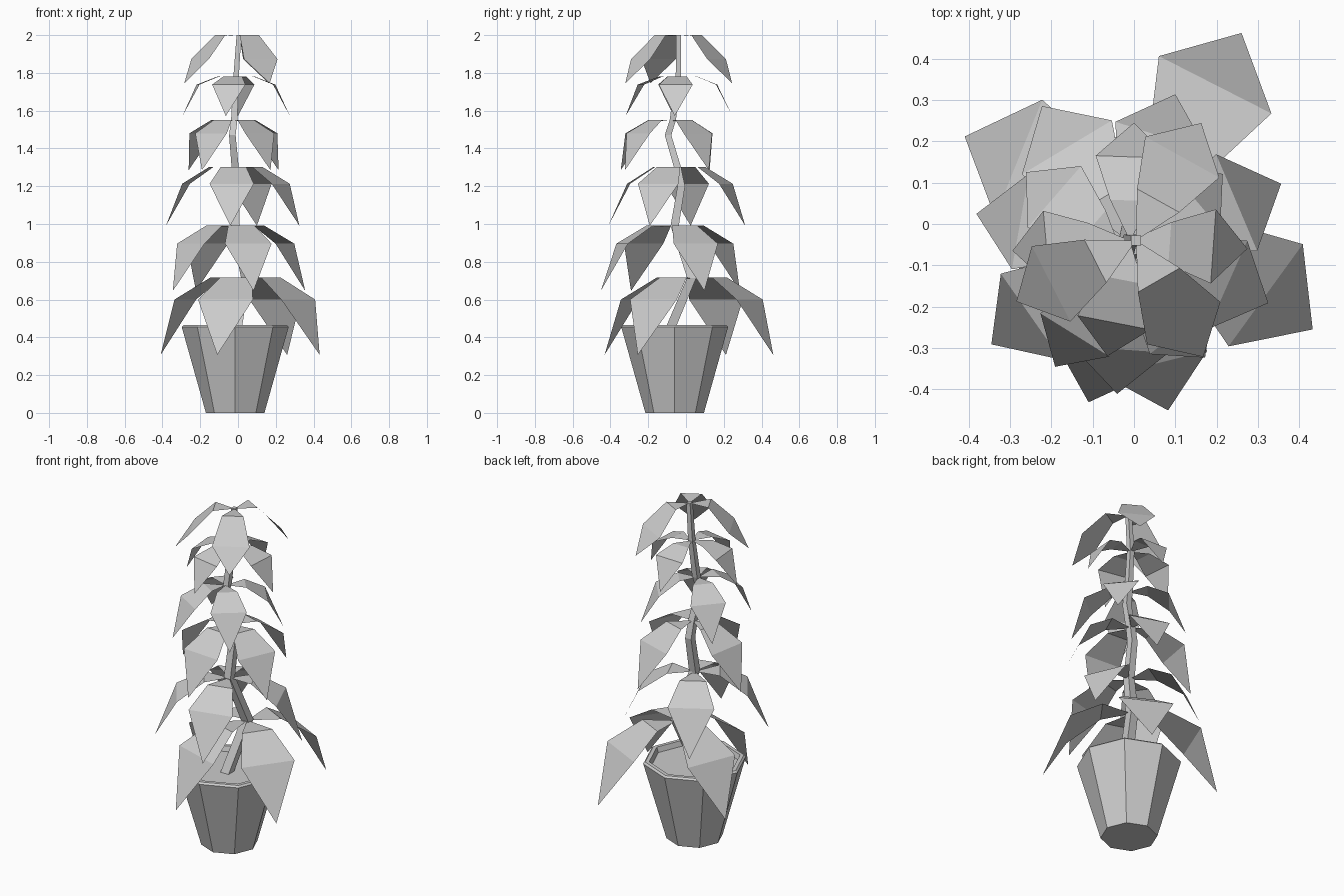
import bpy, bmesh, math
from mathutils import Vector

cube = bpy.data.objects.get("Cube")
if cube:
    bpy.data.objects.remove(cube, do_unlink=True)

grey = bpy.data.materials.new("plain_grey")
grey.use_nodes = True
GREY = (0.6, 0.6, 0.6, 1)
grey.diffuse_color = GREY
grey.node_tree.nodes["Principled BSDF"].inputs["Base Color"].default_value = GREY


def make_object(name, bm, fix_normals=True):
    if fix_normals:
        bmesh.ops.recalc_face_normals(bm, faces=bm.faces)
    mesh = bpy.data.meshes.new(name)
    bm.to_mesh(mesh)
    bm.free()
    mesh.materials.append(grey)
    obj = bpy.data.objects.new(name, mesh)
    bpy.context.collection.objects.link(obj)
    return obj


def loft(name, rings, sides, turn=0.0):
    """Join horizontal polygon rings (x, y, z, radius) and cap both ends."""
    bm = bmesh.new()
    loops = []
    for x, y, z, r in rings:
        angles = [turn + math.tau * i / sides for i in range(sides)]
        loops.append([bm.verts.new((x + r * math.cos(a), y + r * math.sin(a), z)) for a in angles])
    for low, high in zip(loops, loops[1:]):
        for i in range(sides):
            j = (i + 1) % sides
            bm.faces.new((low[i], low[j], high[j], high[i]))
    bm.faces.new(loops[0][::-1])
    bm.faces.new(loops[-1])
    return make_object(name, bm)


def leaf(name, node, angle, length, mid_drop, tip_drop):
    """Three-panel drooping leaf: flat root, broad slope, pointed tip."""
    out = Vector((math.cos(angle), math.sin(angle), 0))
    side = Vector((-out.y, out.x, 0))
    sections = ((0.34, 0.18, 0), (0.71, 0.315, mid_drop))
    bm = bmesh.new()
    root = bm.verts.new(node - Vector((0, 0, 0.006)))
    pairs = []
    for reach, half, drop in sections:
        centre = node + out * length * reach - Vector((0, 0, drop))
        pairs.append([bm.verts.new(centre + side * length * half * s) for s in (-1, 1)])
    tip = bm.verts.new(node + out * length - Vector((0, 0, tip_drop)))
    (a, b), (c, d) = pairs
    bm.faces.new((root, a, b))
    bm.faces.new((a, c, d, b))
    bm.faces.new((c, tip, d))
    return make_object(name, bm, False)


# Octagonal pot with a sloping lip and sunken soil
px, py = -0.015, -0.06
loft("pot", [(px, py, z, r) for z, r in
             ((0, 0.155), (0.455, 0.283), (0.465, 0.272), (0.465, 0.25), (0.435, 0.24))], 8)

# Crooked square stem, thinner toward the top
path = [(-0.01, -0.09, 0.43), (0.04, 0.03, 0.715), (-0.015, -0.06, 0.99),
        (-0.01, -0.025, 1.2), (-0.015, -0.045, 1.3), (-0.03, -0.095, 1.47),
        (-0.02, -0.07, 1.55), (-0.01, -0.04, 1.78), (0.005, -0.04, 2.0)]
loft("stem", [(*p, 0.038 - 0.013 * (p[2] - 0.43)) for p in path], 4, math.pi / 4)

# Leaf whorls: node position, leaf length, mid drop, tip drop, directions
whorls = [
    ((0.04, 0.03, 0.717), 0.485, 0.117, 0.41, (63, 158, 252, 324)),
    ((-0.015, -0.06, 0.991), 0.403, 0.095, 0.345, (23, 121, 215, 284)),
    ((-0.015, -0.04, 1.303), 0.372, 0.09, 0.312, (72, 170, 266, 336)),
    ((-0.025, -0.08, 1.55), 0.313, 0.07, 0.265, (40, 139, 238, 309)),
    ((-0.01, -0.04, 1.78), 0.285, 0.042, 0.208, (88, 185, 259, 356)),
    ((0.005, -0.04, 2.0), 0.325, 0.127, 0.255, (61, 207, 300)),
]
for w, (node, length, mid, tip, directions) in enumerate(whorls, 1):
    for k, direction in enumerate(directions, 1):
        leaf(f"leaf_{w}_{k}", Vector(node), math.radians(direction), length, mid, tip)
